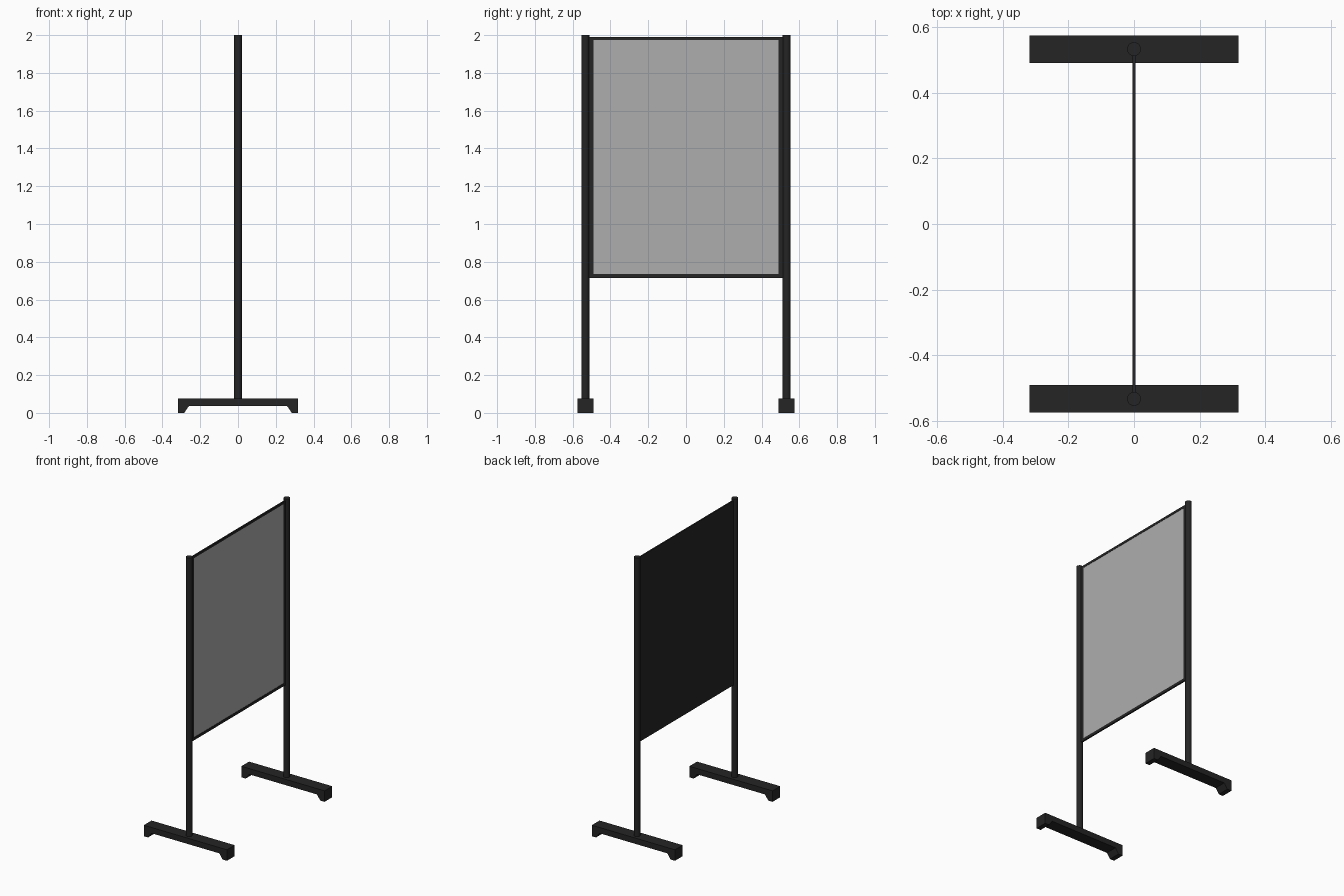
import bpy, bmesh

if "Cube" in bpy.data.objects:
    bpy.data.objects.remove(bpy.data.objects["Cube"])


def material(name, v):
    m = bpy.data.materials.new(name)
    m.diffuse_color = (v, v, v, 1)
    m.use_nodes = True
    m.node_tree.nodes["Principled BSDF"].inputs["Base Color"].default_value = m.diffuse_color
    return m


dark = material("dark_metal", 0.018)
grey = material("grey_board", 0.42)


def box(name, lo, hi, mat):
    bpy.ops.mesh.primitive_cube_add(size=1, location=[(a + b) / 2 for a, b in zip(lo, hi)])
    ob = bpy.context.object
    ob.name = name
    ob.scale = [b - a for a, b in zip(lo, hi)]
    bpy.ops.object.transform_apply(location=False, rotation=False, scale=True)
    ob.data.materials.append(mat)
    return ob


def foot(name, y0, y1):
    # Side profile: flat bar with a sloped pad under each end
    half = [(0.26, 0.036), (0.285, 0.0), (0.318, 0.0), (0.318, 0.076)]
    profile = half + [(-x, z) for x, z in reversed(half)]
    bm = bmesh.new()
    face = bm.faces.new([bm.verts.new((x, y0, z)) for x, z in profile])
    ext = bmesh.ops.extrude_face_region(bm, geom=[face])
    verts = [v for v in ext["geom"] if isinstance(v, bmesh.types.BMVert)]
    bmesh.ops.translate(bm, verts=verts, vec=(0, y1 - y0, 0))
    bmesh.ops.recalc_face_normals(bm, faces=bm.faces)
    mesh = bpy.data.meshes.new(name)
    bm.to_mesh(mesh)
    bm.free()
    mesh.materials.append(dark)
    bpy.context.collection.objects.link(bpy.data.objects.new(name, mesh))


T = 0.005                      # half depth of the board
Y_IN, Y_OUT = 0.490, 0.515     # side rail extents
Z0, Z1 = 0.715, 1.99           # board bottom and top

for side, s in (("front", -1), ("back", 1)):
    # Foot and round post
    foot(side + "_foot", *sorted((s * 0.491, s * 0.575)))
    bpy.ops.mesh.primitive_cylinder_add(vertices=24, radius=0.021, depth=1.93,
                                        location=(0, s * 0.533, 1.035))
    post = bpy.context.object
    post.name = side + "_post"
    post.data.materials.append(dark)
    bpy.ops.object.shade_smooth_by_angle()
    # Side rail of the board frame
    ya, yb = sorted((s * Y_IN, s * Y_OUT))
    box(side + "_side_rail", (-T, ya, Z0), (T, yb, Z1), dark)

# Top and bottom rails
box("top_rail", (-T, -Y_IN, Z1 - 0.016), (T, Y_IN, Z1), dark)
box("bottom_rail", (-T, -Y_IN, Z0), (T, Y_IN, Z0 + 0.019), dark)

# Board: grey writing surface with a dark backing
box("board_surface", (-0.001, -Y_IN, Z0 + 0.019), (0.003, Y_IN, Z1 - 0.016), grey)
box("board_backing", (-T, -Y_IN, Z0 + 0.019), (-0.001, Y_IN, Z1 - 0.016), dark)
